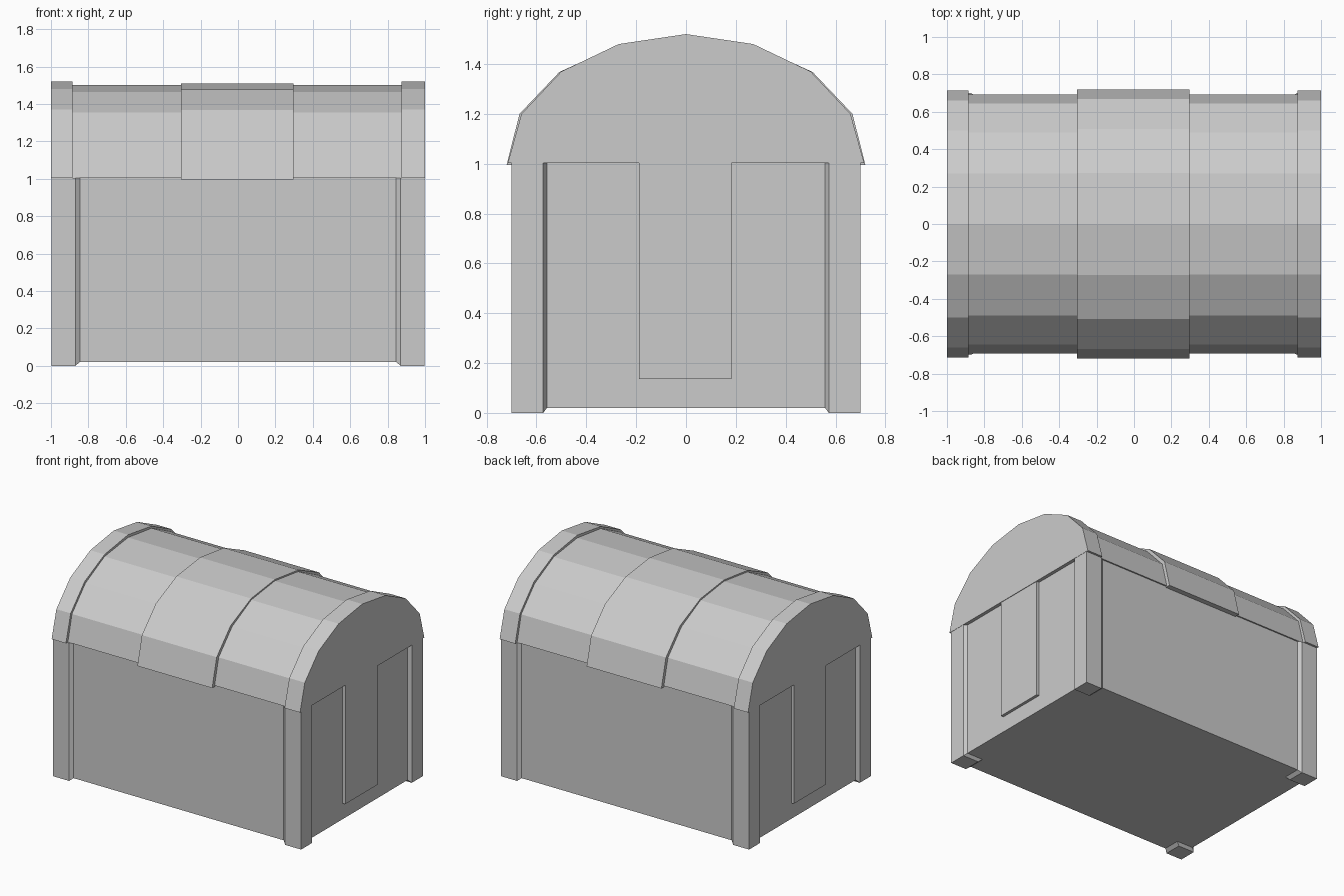
import bpy
import bmesh

cube = bpy.data.objects.get("Cube")
if cube:
    bpy.data.objects.remove(cube, do_unlink=True)

grey = bpy.data.materials.new("plain grey")
grey.use_nodes = True
grey.diffuse_color = (0.6, 0.6, 0.6, 1)
grey.node_tree.nodes["Principled BSDF"].inputs["Base Color"].default_value = (0.6, 0.6, 0.6, 1)


def finish(name, bm):
    bmesh.ops.recalc_face_normals(bm, faces=bm.faces)
    mesh = bpy.data.meshes.new(name)
    bm.to_mesh(mesh)
    bm.free()
    mesh.materials.append(grey)
    obj = bpy.data.objects.new(name, mesh)
    bpy.context.collection.objects.link(obj)
    return obj


def box(name, x0, x1, y0, y1, z0, z1):
    bm = bmesh.new()
    bmesh.ops.create_cube(bm, size=1)
    for v in bm.verts:
        v.co.x = x1 if v.co.x > 0 else x0
        v.co.y = y1 if v.co.y > 0 else y0
        v.co.z = z1 if v.co.z > 0 else z0
    return finish(name, bm)


def vault(name, x0, x1, half):
    """Extrude a symmetric arch, given from eave to ridge, along x."""
    outline = half + [(-y, z) for y, z in reversed(half[:-1])]
    bm = bmesh.new()
    face = bm.faces.new([bm.verts.new((x0, y, z)) for y, z in outline])
    ext = bmesh.ops.extrude_face_region(bm, geom=[face], use_keep_orig=True)
    for v in ext["geom"]:
        if isinstance(v, bmesh.types.BMVert):
            v.co.x = x1
    return finish(name, bm)


def corner_post(name, sx, sy):
    """Post with sloped inner sides and a sloped foot, wrapped on a corner."""
    bm = bmesh.new()
    outer_x, outer_y, wall_x, wall_y = 0.998, 0.70, 0.975, 0.682
    near_x, near_y, far_x, far_y = 0.87, 0.573, 0.845, 0.558
    foot = [(outer_x, outer_y), (outer_x, near_y), (near_x, near_y), (near_x, outer_y)]
    shaft = [(outer_x, outer_y), (outer_x, near_y), (wall_x, far_y),
             (far_x, far_y), (far_x, wall_y), (near_x, outer_y)]
    for ring, z in ((foot, 0), (shaft, 0.02), (shaft, 1.003)):
        for x, y in ring:
            bm.verts.new((sx * x, sy * y, z))
    bmesh.ops.convex_hull(bm, input=bm.verts[:])
    bmesh.ops.dissolve_limit(bm, angle_limit=0.01, verts=bm.verts[:], edges=bm.edges[:])
    return finish(name, bm)


# Body with four corner posts
box("body", -0.975, 0.975, -0.682, 0.682, 0.02, 1.003)
for sx, side in ((1, "left"), (-1, "right")):
    for sy, end in ((-1, "front"), (1, "back")):
        corner_post(f"{end}_{side}_post", sx, sy)

# Raised panel on each end
box("left_panel", 0.96, 0.996, -0.188, 0.182, 0.135, 1.01)
box("right_panel", -0.996, -0.96, -0.188, 0.182, 0.135, 1.01)

# Faceted barrel lid, with end bands and a wider middle band
vault("lid", -0.97, 0.97,
      [(0.692, 1.003), (0.645, 1.19), (0.49, 1.355), (0.27, 1.465), (0, 1.5)])
end_arch = [(0.715, 1.003), (0.66, 1.2), (0.5, 1.37), (0.27, 1.48), (0, 1.52)]
vault("left_band", 0.875, 1.0, end_arch)
vault("right_band", -1.0, -0.885, end_arch)
vault("middle_band", -0.306, 0.296,
      [(0.72, 0.995), (0.668, 1.2), (0.508, 1.368), (0.272, 1.476), (0, 1.51)])
